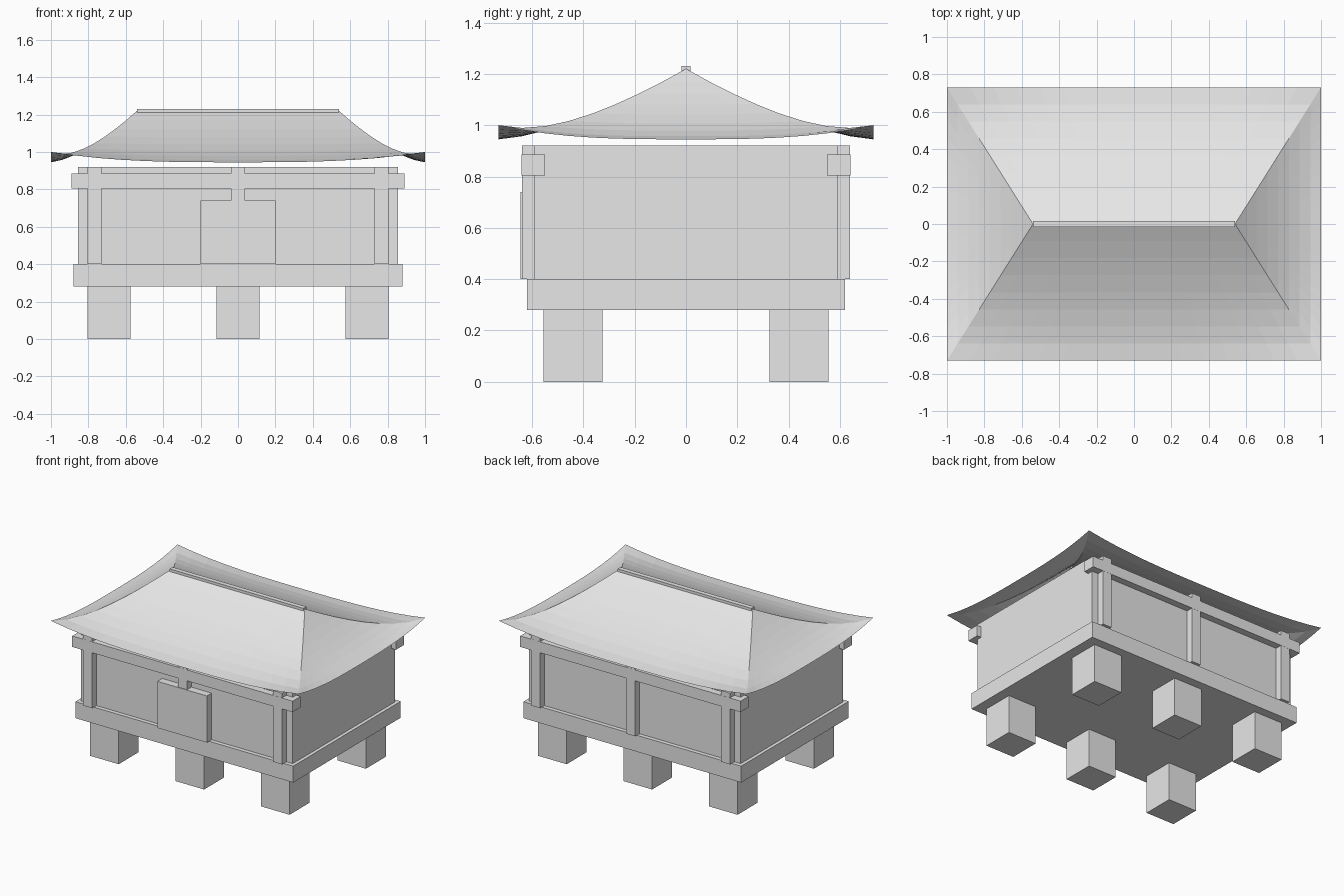
import bpy
import bmesh

cube = bpy.data.objects.get("Cube")
if cube:
    bpy.data.objects.remove(cube, do_unlink=True)

grey = bpy.data.materials.new("plain_grey")
grey.use_nodes = True
grey.diffuse_color = (0.8, 0.8, 0.8, 1)
grey.node_tree.nodes["Principled BSDF"].inputs["Base Color"].default_value = (0.8, 0.8, 0.8, 1)


def finish(name, bm):
    mesh = bpy.data.meshes.new(name)
    bm.to_mesh(mesh)
    bm.free()
    mesh.materials.append(grey)
    obj = bpy.data.objects.new(name, mesh)
    bpy.context.collection.objects.link(obj)
    return obj


def box(name, x, y, z):
    """Box from (low, high) pairs on each axis."""
    bm = bmesh.new()
    bmesh.ops.create_cube(bm, size=1)
    for v in bm.verts:
        v.co = [(lo + hi) / 2 + c * (hi - lo) for c, (lo, hi) in zip(v.co, (x, y, z))]
    return finish(name, bm)


# Raised floor and wall core
box("floor_platform", (-0.88, 0.88), (-0.62, 0.62), (0.28, 0.40))
box("wall_core", (-0.855, 0.855), (-0.59, 0.59), (0.40, 0.92))

# Stilts, posts and beams on the front and back
for side, sy in (("front", -1), ("back", 1)):
    for place, sx in (("right", -1), ("middle", 0), ("left", 1)):
        leg_x = 0.69 * sx
        box(f"{side}_{place}_leg", (leg_x - 0.115, leg_x + 0.115),
            sorted((0.325 * sy, 0.555 * sy)), (0, 0.28))
        post_x, half = 0.767 * sx, 0.037
        box(f"{side}_{place}_post", (post_x - half, post_x + half),
            sorted((0.57 * sy, 0.64 * sy)), (0.40, 0.92))
    box(f"{side}_beam", (-0.89, 0.89), sorted((0.55 * sy, 0.641 * sy)), (0.805, 0.885))

# Door panel
box("door", (-0.2, 0.2), (-0.645, -0.585), (0.40, 0.74))

# Curved hip roof: four sagging slopes with lifted corners
ROWS, COLS = 8, 16
RIDGE, EAVE_X, EAVE_Y = 0.54, 1.0, 0.73


def roof_height(t, s):
    sag = 1.22 - 0.275 * (1 - (1 - t) ** 1.5)
    return sag + 0.055 * t ** 4 * abs(s) ** 3


def slope_point(end, sign, t, s):
    hip_x = RIDGE + (EAVE_X - RIDGE) * t
    hip_y = EAVE_Y * t
    z = roof_height(t, s)
    return (sign * hip_x, sign * s * hip_y, z) if end else (-sign * s * hip_x, sign * hip_y, z)


bm = bmesh.new()
for end in (False, True):
    for sign in (-1, 1):
        grid = [[bm.verts.new(slope_point(end, sign, r / ROWS, 2 * c / COLS - 1))
                 for c in range(COLS + 1)] for r in range(ROWS + 1)]
        for r in range(ROWS):
            for c in range(COLS):
                bm.faces.new((grid[r][c], grid[r + 1][c], grid[r + 1][c + 1], grid[r][c + 1]))
bmesh.ops.remove_doubles(bm, verts=bm.verts, dist=0.0005)
bm.normal_update()
for f in bm.faces:
    if f.normal.z < 0:
        f.normal_flip()
finish("hip_roof", bm)

# Ridge cap
box("ridge_cap", (-0.54, 0.54), (-0.017, 0.017), (1.207, 1.23))
